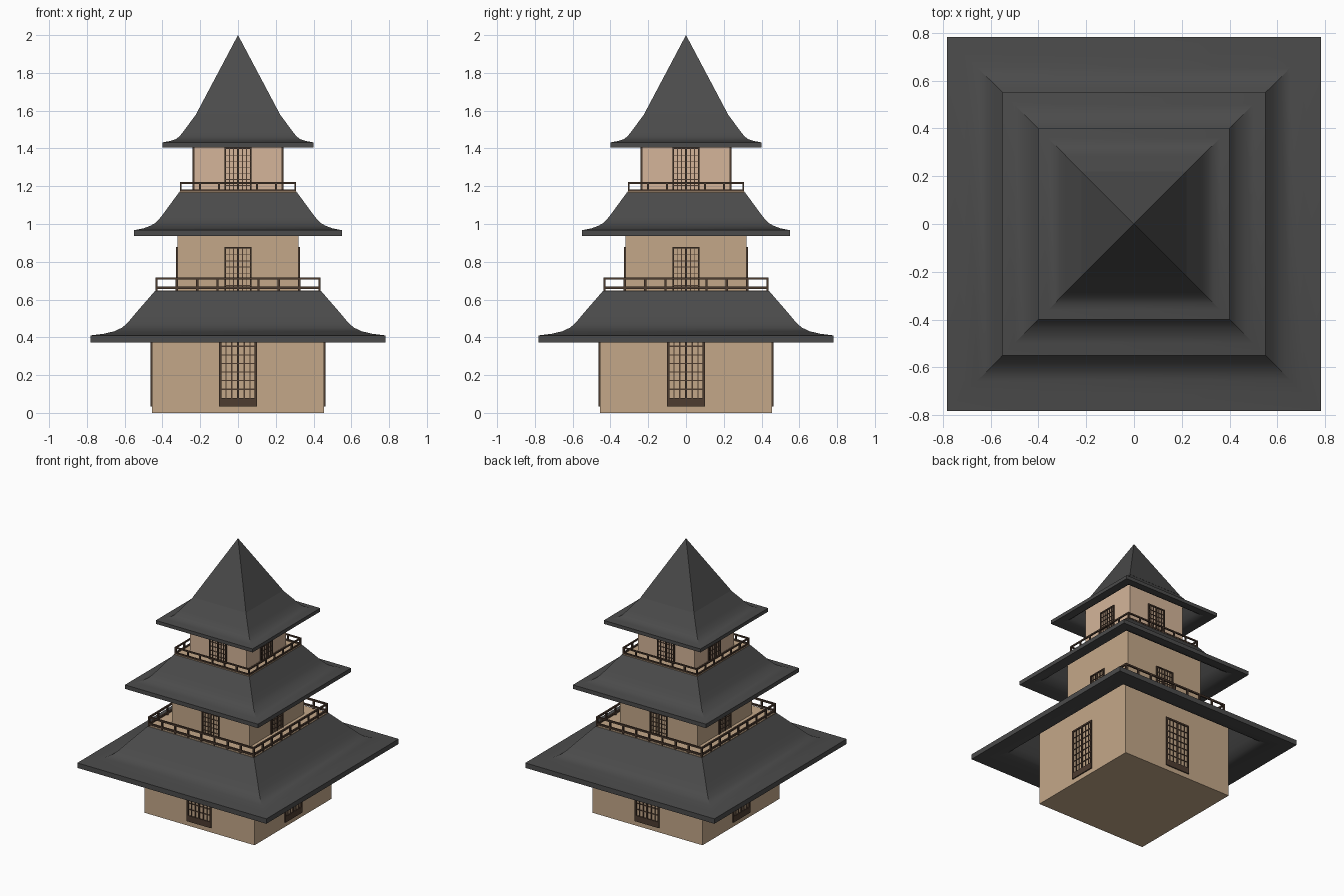
import bpy, bmesh, math
from mathutils import Matrix, Vector

if "Cube" in bpy.data.objects:
    bpy.data.objects.remove(bpy.data.objects["Cube"])


def material(name, rgb):
    m = bpy.data.materials.new(name)
    m.diffuse_color = (*rgb, 1)
    m.use_nodes = True
    m.node_tree.nodes["Principled BSDF"].inputs["Base Color"].default_value = m.diffuse_color
    return m


TAN = material("plaster", (0.55, 0.39, 0.25))
PALE = material("pale_plaster", (0.66, 0.46, 0.32))
DARK = material("roof_tile", (0.07, 0.07, 0.07))
WOOD = material("dark_wood", (0.075, 0.045, 0.03))


def finish(name, bm, mat):
    bmesh.ops.recalc_face_normals(bm, faces=bm.faces)
    me = bpy.data.meshes.new(name)
    bm.to_mesh(me)
    bm.free()
    ob = bpy.data.objects.new(name, me)
    bpy.context.collection.objects.link(ob)
    me.materials.append(mat)
    return ob


def add_box(bm, x0, x1, y0, y1, z0, z1, rot=Matrix()):
    size = Matrix.Diagonal((x1 - x0, y1 - y0, z1 - z0, 1))
    mid = Matrix.Translation(((x0 + x1) / 2, (y0 + y1) / 2, (z0 + z1) / 2))
    bmesh.ops.create_cube(bm, size=1, matrix=rot @ mid @ size)


def block(name, half, z0, z1, mat):
    bm = bmesh.new()
    add_box(bm, -half, half, -half, half, z0, z1)
    finish(name, bm, mat)


SIDES = [Matrix.Rotation(i * math.pi / 2, 4, 'Z') for i in range(4)]


# Curved square roof shell: profile swept around four mitred corners
def roof(name, outer, thick):
    inner = [(outer[0][0], outer[0][1] - thick)]
    inner += [(w - thick * 0.35, z - thick * 0.95) for w, z in outer[1:]]
    loop = outer + inner[::-1]
    bm = bmesh.new()
    rings = [[bm.verts.new((sx * w, sy * w, z))
              for sx, sy in ((-1, -1), (1, -1), (1, 1), (-1, 1))] for w, z in loop]
    for a, b in zip(rings, rings[1:] + rings[:1]):
        for i in range(4):
            j = (i + 1) % 4
            bm.faces.new((a[i], a[j], b[j], b[i]))
    ob = finish(name, bm, DARK)
    bpy.ops.object.select_all(action='DESELECT')
    bpy.context.view_layer.objects.active = ob
    ob.select_set(True)
    bpy.ops.object.shade_smooth_by_angle(angle=math.radians(25))


# Lattice double door on each of the four walls
def doors(name, wall, half, z0, z1):
    bm = bmesh.new()
    s = half / 0.1
    y0, y1 = -wall - 0.008, -wall + 0.004
    f, t = 0.012 * s, 0.006 * s
    panel = z0 + 0.045 * s
    for r in SIDES:
        for x in (-half + f / 2, 0, half - f / 2):
            add_box(bm, x - f / 2, x + f / 2, y0, y1, z0, z1, r)
        add_box(bm, -half, half, y0, y1, z1 - f, z1, r)
        add_box(bm, -half, half, y0, y1, z0, panel, r)
        for x in (-0.064, -0.033, 0.033, 0.064):
            add_box(bm, x * s - t / 2, x * s + t / 2, y0 + 0.003, y1, panel, z1, r)
        for k in range(1, 7):
            z = panel + (z1 - f - panel) * k / 7
            add_box(bm, -half, half, y0 + 0.003, y1, z - t / 2, z + t / 2, r)
    finish(name, bm, WOOD)


# Railing around a balcony
def railing(name, half, z0, z1, low, bays, t):
    bm = bmesh.new()
    c = half - t / 2
    for r in SIDES:
        for zt in (z1, low + t / 2):
            add_box(bm, -half, half, -half, -half + t, zt - t, zt, r)
        for k in range(bays):
            x = -c + 2 * c * k / bays
            add_box(bm, x - t / 2, x + t / 2, -half, -half + t, z0, z1, r)
    finish(name, bm, WOOD)


# Walls
block("lower_walls", 0.455, 0.0, 0.605, TAN)
block("middle_walls", 0.32, 0.63, 1.14, TAN)
block("upper_walls", 0.233, 1.15, 1.54, PALE)

# Roofs
roof("lower_roof", [(0.782, 0.41), (0.71, 0.419), (0.655, 0.432), (0.612, 0.452),
                    (0.58, 0.482), (0.54, 0.53), (0.44, 0.645)], 0.037)
roof("middle_roof", [(0.55, 0.967), (0.50, 0.977), (0.465, 0.99), (0.435, 1.007),
                     (0.41, 1.035), (0.38, 1.075), (0.312, 1.168)], 0.03)
roof("upper_roof", [(0.40, 1.432), (0.36, 1.439), (0.33, 1.449), (0.31, 1.463),
                    (0.285, 1.495), (0.215, 1.59)], 0.026)

# Spire: four-sided pyramid
bm = bmesh.new()
base = [bm.verts.new((x, y, 1.585)) for x, y in
        ((-0.22, -0.22), (0.22, -0.22), (0.22, 0.22), (-0.22, 0.22))]
tip = bm.verts.new((0, 0, 2.0))
bm.faces.new(base)
for i in range(4):
    bm.faces.new((base[i], base[(i + 1) % 4], tip))
finish("spire", bm, DARK)

# Balcony decks and railings
block("lower_deck", 0.437, 0.625, 0.648, TAN)
block("upper_deck", 0.309, 1.15, 1.171, TAN)
railing("lower_railing", 0.438, 0.645, 0.717, 0.663, 8, 0.012)
railing("upper_railing", 0.308, 1.168, 1.222, 1.178, 6, 0.01)

# Doors
doors("lower_doors", 0.455, 0.10, 0.035, 0.41)
doors("middle_doors", 0.32, 0.072, 0.61, 0.878)
doors("upper_doors", 0.233, 0.071, 1.14, 1.405)
